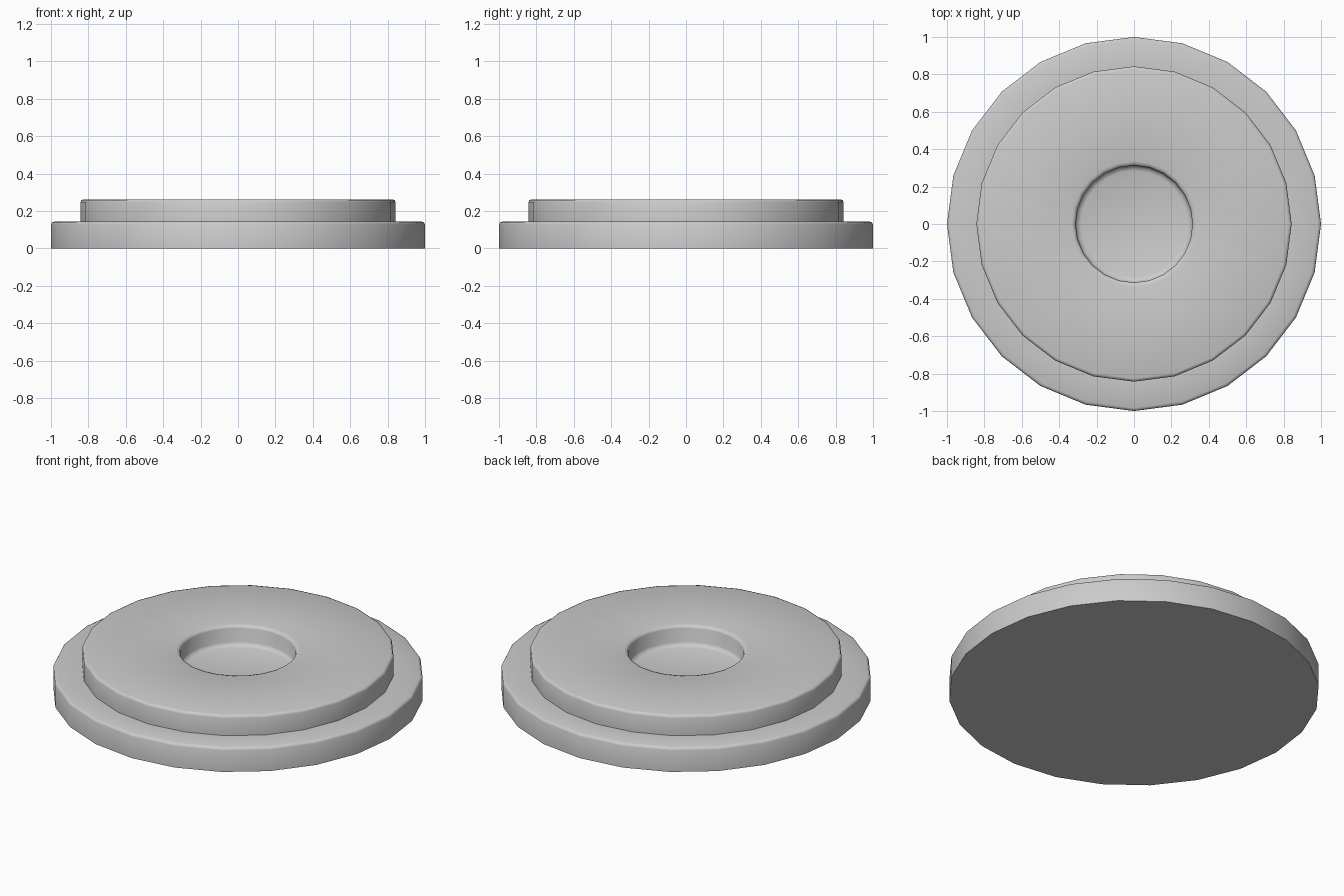
import bpy, bmesh
from math import cos, sin, tau, radians

if "Cube" in bpy.data.objects:
    bpy.data.objects.remove(bpy.data.objects["Cube"])

SIDES = 24


def lathe(name, profile):
    """Turn an (r, z) profile about z; both ends are capped."""
    bm = bmesh.new()
    rings = [[bm.verts.new((r * cos(tau * i / SIDES), r * sin(tau * i / SIDES), z))
              for i in range(SIDES)] for r, z in profile]
    for a, b in zip(rings, rings[1:]):
        for i in range(SIDES):
            j = (i + 1) % SIDES
            bm.faces.new((a[i], a[j], b[j], b[i]))
    bm.faces.new(rings[0][::-1])
    bm.faces.new(rings[-1])
    bmesh.ops.recalc_face_normals(bm, faces=bm.faces)
    mesh = bpy.data.meshes.new(name)
    bm.to_mesh(mesh)
    bm.free()
    obj = bpy.data.objects.new(name, mesh)
    bpy.context.collection.objects.link(obj)
    bpy.ops.object.select_all(action='DESELECT')
    obj.select_set(True)
    bpy.context.view_layer.objects.active = obj
    bpy.ops.object.shade_smooth_by_angle(angle=radians(50))
    return obj


# Stepped round plate: base, raised step, then the central recess
lathe("stepped_disc", [
    (1.0, 0), (1.0, 0.128), (0.995, 0.138), (0.983, 0.143),      # base rim
    (0.843, 0.143), (0.843, 0.247), (0.838, 0.258), (0.826, 0.262),  # raised step
    (0.335, 0.262), (0.319, 0.257), (0.313, 0.245),              # recess lip
    (0.313, 0.165), (0.304, 0.15), (0.285, 0.143),               # recess wall and floor
])
